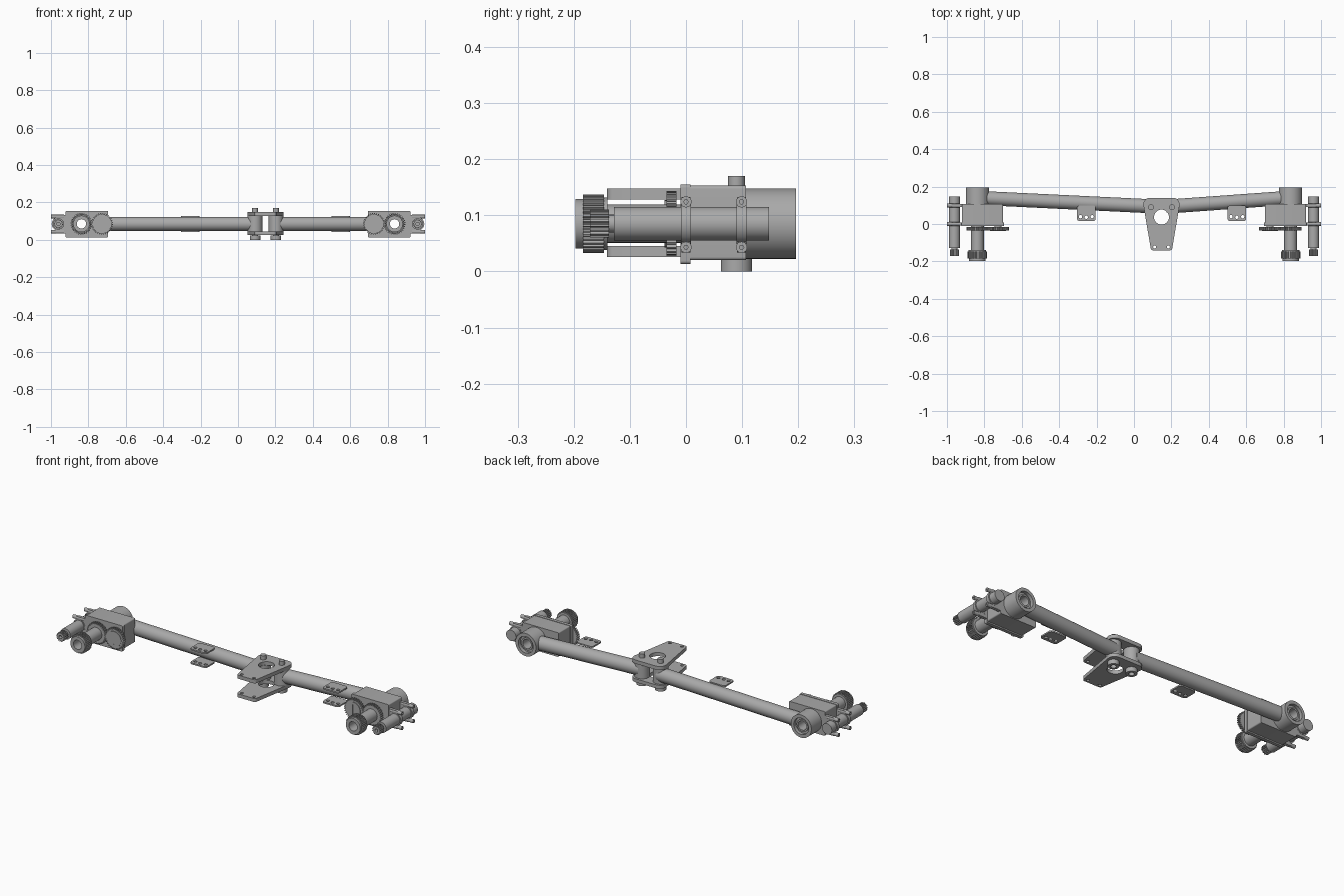
import bpy, bmesh, math
from mathutils import Vector
from mathutils.geometry import convex_hull_2d

cube = bpy.data.objects.get("Cube")
if cube:
    bpy.data.objects.remove(cube)

steel = bpy.data.materials.new("plain grey")
steel.use_nodes = True
GREY = (0.4, 0.4, 0.4, 1)
steel.diffuse_color = GREY
steel.node_tree.nodes["Principled BSDF"].inputs["Base Color"].default_value = GREY

MID = 0.085  # height of the axle line


def finish(name, bm):
    bmesh.ops.remove_doubles(bm, verts=bm.verts, dist=0.00002)
    bmesh.ops.recalc_face_normals(bm, faces=bm.faces)
    mesh = bpy.data.meshes.new(name)
    bm.to_mesh(mesh)
    bm.free()
    mesh.materials.clear()
    mesh.materials.append(steel)
    obj = bpy.data.objects.new(name, mesh)
    bpy.context.collection.objects.link(obj)
    bpy.ops.object.select_all(action='DESELECT')
    obj.select_set(True)
    bpy.context.view_layer.objects.active = obj
    bpy.ops.object.shade_smooth_by_angle(angle=math.radians(30))
    return obj


def circle(x, y, r, n=40):
    return [(x + r * math.cos(2 * math.pi * i / n), y + r * math.sin(2 * math.pi * i / n))
            for i in range(n)]


def hull(*discs):
    """Outline wrapped tightly around a set of discs (x, y, radius)."""
    pts = [Vector(p) for d in discs for p in circle(*d, 24)]
    return [tuple(pts[i]) for i in convex_hull_2d(pts)]


def box(x0, x1, y0, y1, r=0.006):
    x0, x1 = min(x0, x1), max(x0, x1)
    return hull(*[(x, y, r) for x in (x0 + r, x1 - r) for y in (y0 + r, y1 - r)])


def gear_outline(x, y, r, teeth, depth):
    pts = []
    for i in range(teeth):
        for f, rad in ((0, r - depth), (0.3, r - depth), (0.45, r), (0.85, r)):
            a = 2 * math.pi * (i + f) / teeth
            pts.append((x + rad * math.cos(a), y + rad * math.sin(a)))
    return pts


def extrude(name, outline, lo, hi, axis="z", holes=()):
    """Extrude a flat outline with holes from lo to hi along an axis."""
    curve = bpy.data.curves.new(name, 'CURVE')
    curve.dimensions = '2D'
    curve.fill_mode = 'BOTH'
    curve.extrude = (hi - lo) / 2
    for loop in (outline, *holes):
        sp = curve.splines.new('POLY')
        sp.points.add(len(loop) - 1)
        for p, (a, b) in zip(sp.points, loop):
            p.co = (a, b, 0, 1)
        sp.use_cyclic_u = True
    tmp = bpy.data.objects.new(name + " curve", curve)
    bpy.context.collection.objects.link(tmp)
    bpy.context.view_layer.update()
    mesh = bpy.data.meshes.new_from_object(tmp.evaluated_get(bpy.context.evaluated_depsgraph_get()))
    bm = bmesh.new()
    bm.from_mesh(mesh)
    bpy.data.objects.remove(tmp)
    bpy.data.curves.remove(curve)
    bpy.data.meshes.remove(mesh)
    for v in bm.verts:
        a, b, t = v.co
        t += (lo + hi) / 2
        v.co = {"x": (t, a, b), "y": (a, t, b), "z": (a, b, t)}[axis]
    return finish(name, bm)


def rod(name, p, q, r):
    p, q = Vector(p), Vector(q)
    bm = bmesh.new()
    bmesh.ops.create_cone(bm, cap_ends=True, segments=48, radius1=r, radius2=r, depth=(q - p).length)
    turn = (q - p).to_track_quat('Z', 'Y')
    for v in bm.verts:
        v.co = turn @ v.co + (p + q) / 2
    return finish(name, bm)


# Centre mount: two tapered plates held by bolts through vertical bushings
CX, BY = 0.147, 0.09
outline = hull((CX - 0.062, 0.105, 0.035), (CX + 0.062, 0.105, 0.035),
               (CX - 0.044, -0.127, 0.014), (CX + 0.044, -0.127, 0.014))
plate_holes = [circle(CX, 0.037, 0.04)] + [circle(CX + d, -0.123, 0.008, 20) for d in (-0.037, 0.037)]
for name, lo, hi in (("lower_mount_plate", 0.026, 0.045), ("upper_mount_plate", 0.128, 0.148)):
    extrude(name, outline, lo, hi, "z", plate_holes)

for side, s in (("left", 1), ("right", -1)):
    bx = CX + s * 0.056
    extrude(side + "_bushing", circle(bx, BY, 0.039), 0.044, 0.129)
    extrude(side + "_mount_bolt", circle(bx, BY, 0.015), 0.02, 0.17)
    extrude(side + "_mount_nut", circle(bx, BY, 0.028), 0, 0.024, holes=[circle(bx, BY, 0.014)])

    # Axle tube, swept slightly backwards
    rod(side + "_axle_tube", (bx, 0.095, MID), (s * 0.8, 0.138, MID), 0.0375)

    # Pair of drilled brackets on the tube
    tx = 0.55 if s > 0 else -0.255
    holes = [circle(tx + d, 0.036 + abs(d) * 0.1, 0.009, 20) for d in (-0.031, 0, 0.031)]
    for level, z in (("lower", 0.043), ("upper", 0.119)):
        extrude(f"{side}_{level}_bracket", box(tx - 0.05, tx + 0.05, 0.015, 0.1, 0.015),
                z, z + 0.008, "z", holes)

    # Hollow wheel housing with a counterbore at the back
    hx = s * 0.837
    bore = circle(hx, MID, 0.025)
    extrude(side + "_housing", circle(hx, MID, 0.0625, 64), 0.005, 0.178, "y", [bore])
    extrude(side + "_housing_rim", circle(hx, MID, 0.0625, 64), 0.178, 0.196, "y",
            [circle(hx, MID, 0.045)])
    extrude(side + "_bearing_ring", circle(hx, MID, 0.034), 0.17, 0.186, "y", [bore])

    # Gearbox body and front flange
    clear = [circle(hx, MID, 0.032)]
    extrude(side + "_gearbox", box(s * 0.70, s * 0.92, 0.02, 0.153), 0.008, 0.107, "y", clear)
    extrude(side + "_gearbox_flange", box(s * 0.695, s * 0.922, 0.013, 0.155), -0.01, 0.008, "y", clear)

    # Hollow drive shaft with its toothed wheel
    extrude(side + "_drive_shaft", circle(hx, MID, 0.034), -0.145, 0.01, "y", [bore])
    extrude(side + "_drive_wheel", gear_outline(hx, MID, 0.052, 36, 0.005), -0.184, -0.146, "y", [bore])
    extrude(side + "_drive_wheel_back_rim", circle(hx, MID, 0.047), -0.146, -0.14, "y", [bore])
    extrude(side + "_drive_wheel_front_rim", circle(hx, MID, 0.044), -0.197, -0.184, "y", [bore])

    # Meshing gear pair in front of the gearbox
    ix = s * 0.727
    extrude(side + "_shaft_gear", gear_outline(hx, MID, 0.058, 32, 0.007), -0.035, -0.017, "y", [bore])
    extrude(side + "_idler_gear", gear_outline(ix, MID, 0.058, 32, 0.007), -0.035, -0.017, "y")
    slot = box(ix - 0.004, ix + 0.004, MID - 0.03, MID + 0.03, 0.002)
    extrude(side + "_idler_cap", circle(ix, MID, 0.042), -0.038, -0.035, "y", [slot])
    extrude(side + "_idler_pin", circle(ix, MID, 0.018), -0.018, 0, "y")

    # Outboard motor, pinion and two bolted clamps
    mx = s * 0.96
    extrude(side + "_motor", circle(mx, MID, 0.03), -0.128, 0.148, "y")
    extrude(side + "_motor_nose", circle(mx, MID, 0.016), -0.14, -0.125, "y")
    extrude(side + "_pinion", gear_outline(mx, MID, 0.025, 16, 0.005), -0.171, -0.137, "y",
            [circle(mx, MID, 0.009, 20)])
    for place, y in (("front", 0.0), ("rear", 0.099)):
        extrude(f"{side}_{place}_clamp_ring", circle(mx, MID, 0.036), y - 0.009, y + 0.009, "y")
        extrude(f"{side}_{place}_clamp_plate", box(s * 0.91, s * 0.975, 0.034, 0.133, 0.004),
                y - 0.008, y + 0.008, "y")
        for level, z in (("lower", 0.043), ("upper", 0.124)):
            lo, hi = sorted((s * 0.93, s * 1.0))
            extrude(f"{side}_{place}_{level}_clamp_bolt", circle(y, z, 0.01, 20), lo, hi, "x",
                    [circle(y, z, 0.004, 6)])
